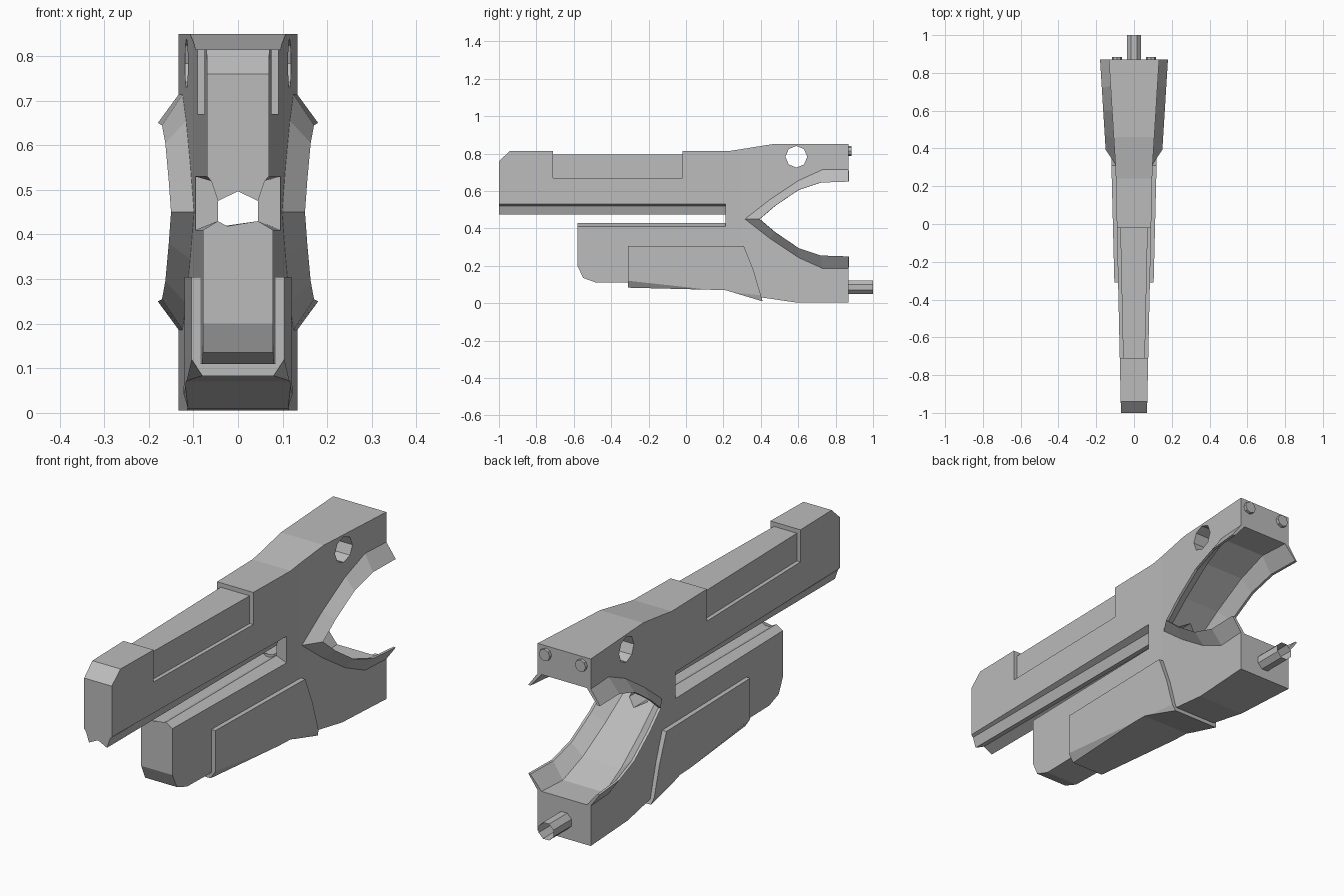
import bpy, bmesh, math
from mathutils import Vector

cube = bpy.data.objects.get("Cube")
if cube:
    bpy.data.objects.remove(cube, do_unlink=True)

grey = bpy.data.materials.new("plain_grey")
grey.use_nodes = True
grey.diffuse_color = (0.5, 0.5, 0.5, 1)
grey.node_tree.nodes["Principled BSDF"].inputs["Base Color"].default_value = (0.5, 0.5, 0.5, 1)


def make(name, bm):
    bmesh.ops.recalc_face_normals(bm, faces=bm.faces)
    mesh = bpy.data.meshes.new(name)
    bm.to_mesh(mesh)
    bm.free()
    mesh.materials.append(grey)
    ob = bpy.data.objects.new(name, mesh)
    bpy.context.collection.objects.link(ob)
    return ob


def loft(name, sections, cap=True):
    """Bridge closed rings of (x, y, z) points."""
    bm = bmesh.new()
    rings = [[bm.verts.new(p) for p in s] for s in sections]
    n = len(rings[0])
    for a, b in zip(rings, rings[1:]):
        for i in range(n):
            j = (i + 1) % n
            bm.faces.new((a[i], a[j], b[j], b[i]))
    if cap:
        bm.faces.new(rings[0])
        bm.faces.new(rings[-1])
    return make(name, bm)


def slab(name, profile, low, high, cuts=()):
    """Side profile of (y, z) points spanning x from low(y, z) to high(y, z)."""
    bm = bmesh.new()
    face = bm.faces.new([bm.verts.new((-1, y, z)) for y, z in profile])
    ext = bmesh.ops.extrude_face_region(bm, geom=[face], use_keep_orig=True)["geom"]
    for v in ext:
        if isinstance(v, bmesh.types.BMVert):
            v.co.x = 1
    for co, no in cuts:
        bmesh.ops.bisect_plane(bm, geom=bm.verts[:] + bm.edges[:] + bm.faces[:],
                               plane_co=co, plane_no=no)
    for v in bm.verts:
        side = low if v.co.x < 0 else high
        v.co.x = side(v.co.y, v.co.z)
    return make(name, bm)


def carve(ob, cutter):
    cutter.hide_render = True
    mod = ob.modifiers.new("carve", "BOOLEAN")
    mod.operation = "DIFFERENCE"
    mod.solver = "EXACT"
    mod.object = cutter
    bpy.context.view_layer.objects.active = ob
    bpy.ops.object.modifier_apply(modifier=mod.name)
    bpy.data.objects.remove(cutter, do_unlink=True)


def rect(y0, y1, z0, z1):
    return [(y0, z0), (y1, z0), (y1, z1), (y0, z1)]


def rod(name, x, z, r, y0, y1, sides, fill):
    bpy.ops.mesh.primitive_cylinder_add(vertices=sides, radius=r, depth=y1 - y0,
                                        end_fill_type=fill, location=(x, (y0 + y1) / 2, z),
                                        rotation=(math.pi / 2, 0, 0))
    ob = bpy.context.object
    ob.name = name
    ob.data.materials.append(grey)
    return ob


def half_width(y, z=0):
    if y < 0.3:
        return 0.069 + (y + 1) * 0.022
    return 0.0976 + (y - 0.3) * 0.062


# Fork opening: body edge and flared lip edge, mirrored about mid height
MID = 0.45
edge = [(0.315, MID), (0.45, 0.555), (0.6, 0.655), (0.73, 0.714), (0.87, 0.714)]
lip = [(0.393, MID), (0.475, 0.52), (0.6, 0.605), (0.72, 0.645), (0.87, 0.65)]


def both(path):
    return path[::-1] + [(y, 2 * MID - z) for y, z in path[1:]]


# Main body
body = slab("main_body",
            [(-1, 0.53), (-1, 0.76), (-0.94, 0.815), (0.24, 0.815), (0.46, 0.85), (0.87, 0.85)]
            + both(edge)
            + [(0.87, 0.005), (0.58, 0.005), (0.41, 0.03), (0.21, 0.09), (-0.31, 0.11),
               (-0.48, 0.11), (-0.55, 0.135), (-0.58, 0.2), (-0.58, 0.41),
               (0.21, 0.41), (0.21, 0.53)],
            lambda y, z: -half_width(y), half_width,
            [(Vector((0, 0.3, 0)), Vector((0, 1, 0)))])

# Stepped-in middle of the upper barrel
for s in (-1, 1):
    inner = lambda y, z: s * (half_width(y) - 0.018)
    outer = lambda y, z: s * 0.3
    carve(body, slab("side_cutter", rect(-0.71, -0.02, 0.67, 0.9),
                     outer if s < 0 else inner, inner if s < 0 else outer))
carve(body, slab("top_cutter", rect(-0.71, -0.02, 0.795, 0.95),
                 lambda y, z: -0.4, lambda y, z: 0.4))

# Cross hole and centre tunnel
bpy.ops.mesh.primitive_cylinder_add(vertices=8, radius=0.058, depth=1,
                                    location=(0, 0.59, 0.783),
                                    rotation=(0, math.pi / 2, 0))
carve(body, bpy.context.object)
hexagon = [(-0.045, 0.475), (0, 0.497), (0.045, 0.475),
           (0.045, 0.43), (0, 0.405), (-0.045, 0.43)]
carve(body, loft("tunnel_cutter", [[(x, y, z) for x, z in hexagon] for y in (0.1, 0.6)]))


# Grooved rails facing the slot
def rail(name, y0, y1, points):
    sections = []
    for y in (y0, y1):
        right = [(half_width(y) if x is None else x, y, z) for x, z in points]
        sections.append(right + [(-x, y, z) for x, y, z in right[-2::-1]])
    loft(name, sections)


rail("upper_rail", -1, 0.215, [(None, 0.53), (0.06, 0.52), (0.045, 0.475), (0, 0.497)])
rail("lower_rail", -0.58, 0.215, [(None, 0.41), (0.045, 0.43), (0, 0.405)])


# Lower cover with bevelled underside
def cover_width(y, z):
    if z < 0.119 - (y + 0.31) * 0.11:
        return 0.08 + (y + 0.31) * 0.045
    return 0.104 + (y + 0.31) * 0.025


slab("lower_cover",
     [(-0.31, 0.305), (0.31, 0.305), (0.36, 0.18), (0.41, 0.01), (0.21, 0.07), (-0.31, 0.083)],
     lambda y, z: -cover_width(y, z), cover_width,
     [(Vector((0, -0.31, 0.12)), Vector((0, 0.11, 1)))])

# Flared lips around the fork
for s, label in ((1, "left"), (-1, "right")):
    rings = []
    for (yb, zb), (yt, zt) in zip(both(edge), both(lip)):
        w = half_width(yb)
        t = 0.15 + (yt - 0.39) * 0.062
        rings.append([(s * w, yb, zb), (s * t, yt, zt),
                      (s * (t - 0.012), yt + 0.002, zt), (s * (w - 0.02), yb, zb)])
    loft(label + "_fork_lip", rings)

# Rear tube and studs
tube = rod("rear_tube", 0, 0.085, 0.04, 0.86, 1.0, 8, "NOTHING")
tube.rotation_euler.y = math.pi / 8
for s, label in ((1, "left"), (-1, "right")):
    rod(label + "_rear_stud", s * 0.09, 0.813, 0.027, 0.86, 0.884, 8, "NGON")
